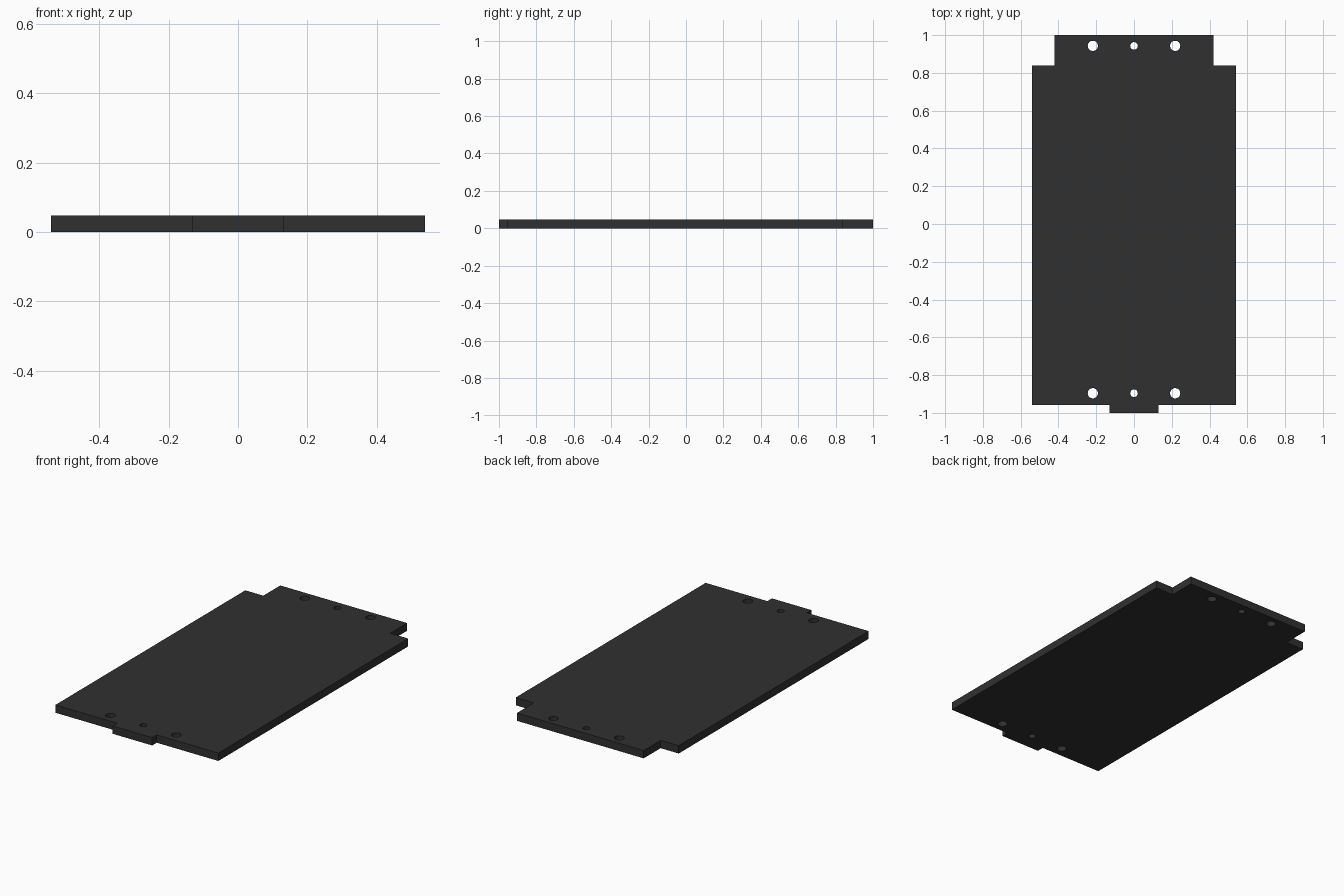
import bpy, bmesh
from math import sin, cos, pi

if "Cube" in bpy.data.objects:
    bpy.data.objects.remove(bpy.data.objects["Cube"])

THICK = 0.047

# right half of the plate outline, mirrored to close the loop
half = [(0.131, -1.0), (0.131, -0.957), (0.54, -0.957),
        (0.54, 0.84), (0.42, 0.84), (0.42, 1.0)]
outline = half + [(-x, y) for x, y in reversed(half)]


def circle(cx, cy, r, n=32):
    return [(cx + r * cos(2 * pi * i / n), cy + r * sin(2 * pi * i / n)) for i in range(n)]


# screw holes: a row of three at each end, the middle one smaller
loops = [outline]
for y in (0.943, -0.896):
    for x, r in ((-0.218, 0.027), (0, 0.02), (0.218, 0.027)):
        loops.append(circle(x, y, r))

# flat bottom face with holes
bm = bmesh.new()
edges = []
for pts in loops:
    vs = [bm.verts.new((x, y, 0)) for x, y in pts]
    edges += [bm.edges.new((vs[i], vs[(i + 1) % len(vs)])) for i in range(len(vs))]
bmesh.ops.triangle_fill(bm, edges=edges, use_beauty=True, use_dissolve=False)

# thicken upwards
res = bmesh.ops.extrude_face_region(bm, geom=bm.faces[:], use_keep_orig=True)
top = [g for g in res["geom"] if isinstance(g, bmesh.types.BMVert)]
bmesh.ops.translate(bm, verts=top, vec=(0, 0, THICK))
bmesh.ops.recalc_face_normals(bm, faces=bm.faces[:])

mesh = bpy.data.meshes.new("cover_plate")
bm.to_mesh(mesh)
bm.free()
plate = bpy.data.objects.new("cover_plate", mesh)
bpy.context.collection.objects.link(plate)

# near-black finish
mat = bpy.data.materials.new("black_plastic")
mat.diffuse_color = (0.03, 0.03, 0.03, 1)
mat.use_nodes = True
mat.node_tree.nodes["Principled BSDF"].inputs["Base Color"].default_value = mat.diffuse_color
mesh.materials.append(mat)

# smooth hole walls, sharp rims
bpy.context.view_layer.objects.active = plate
plate.select_set(True)
bpy.ops.object.shade_smooth_by_angle(angle=pi / 6)
